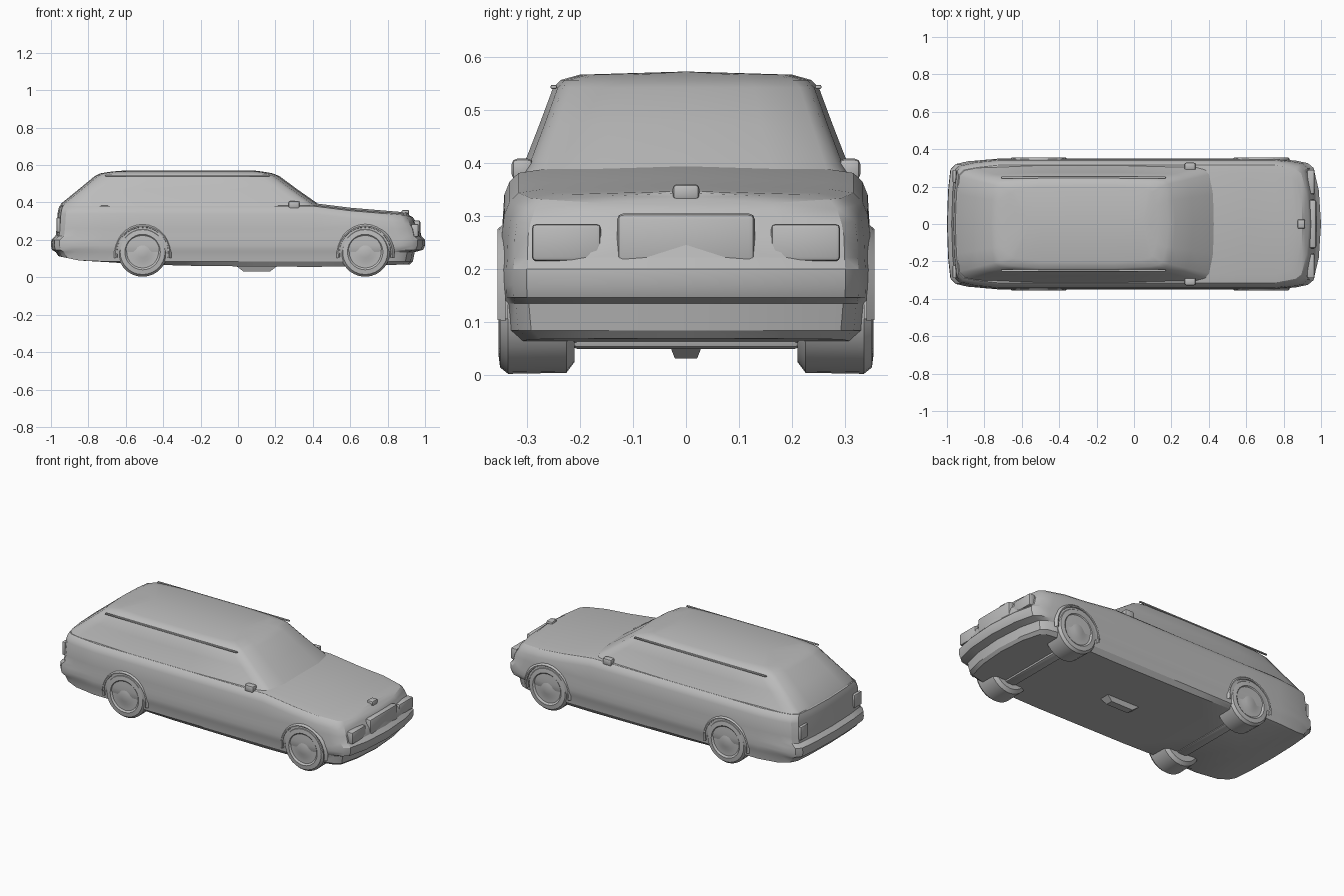
import bpy, bmesh, math
from mathutils import Vector

old = bpy.data.objects.get("Cube")
if old:
    bpy.data.objects.remove(old, do_unlink=True)

grey = bpy.data.materials.new("plain grey")
grey.use_nodes = True
grey.diffuse_color = (0.5, 0.5, 0.5, 1)
grey.node_tree.nodes["Principled BSDF"].inputs["Base Color"].default_value = (0.5, 0.5, 0.5, 1)


def finish(name, bm, angle=30):
    bmesh.ops.remove_doubles(bm, verts=bm.verts, dist=0.0005)
    bmesh.ops.recalc_face_normals(bm, faces=bm.faces)
    mesh = bpy.data.meshes.new(name)
    bm.to_mesh(mesh)
    bm.free()
    mesh.materials.append(grey)
    ob = bpy.data.objects.new(name, mesh)
    bpy.context.collection.objects.link(ob)
    bpy.ops.object.select_all(action='DESELECT')
    bpy.context.view_layer.objects.active = ob
    ob.select_set(True)
    bpy.ops.object.shade_smooth_by_angle(angle=math.radians(angle))
    return ob


def lerp(x, pts):
    """Height along x from a short list of (x, z) points."""
    if x <= pts[0][0]:
        return pts[0][1]
    for (a, za), (b, zb) in zip(pts, pts[1:]):
        if x <= b:
            return za + (zb - za) * (x - a) / (b - a)
    return pts[-1][1]


def outline(rear, front, w, mids, bow):
    """Half plan outline with rounded corners, rear centre to front centre."""
    k = w / 0.35
    tail = [(0, 0), (0.006, 0.18), (0.018, 0.29), (0.045, 0.32), (0.11, 0.335)]
    nose = [(0.13, 0.338), (0.07, 0.325), (0.04, 0.3), (0.012, 0.18), (0, 0)]
    return ([(rear + d, y * k) for d, y in tail] + [(x, w) for x in mids]
            + [(front - d * bow, y * k) for d, y in nose])


def loft(name, rows, mids, bow=1.0, angle=30):
    """Skin stacked half outlines (rear, front, half width, height rule) and mirror them."""
    bm = bmesh.new()
    grid = []
    for rear, front, w, height in rows:
        grid.append([bm.verts.new((x, y, height(x))) for x, y in outline(rear, front, w, mids, bow)])
    for a, b in zip(grid, grid[1:]):
        for i in range(len(a) - 1):
            bm.faces.new((a[i], a[i + 1], b[i + 1], b[i]))
    copy = bmesh.ops.duplicate(bm, geom=bm.verts[:] + bm.edges[:] + bm.faces[:])
    for g in copy["geom"]:
        if isinstance(g, bmesh.types.BMVert):
            g.co.y *= -1
    bmesh.ops.dissolve_degenerate(bm, dist=0.0005, edges=bm.edges)
    return finish(name, bm, angle)


def box(name, centre, size, bevel=0.0, taper=1.0):
    bm = bmesh.new()
    bmesh.ops.create_cube(bm, size=1)
    for v in bm.verts:
        t = taper if v.co.z < 0 else 1
        v.co = Vector((v.co.x * size[0] * t, v.co.y * size[1] * t, v.co.z * size[2])) + Vector(centre)
    if bevel:
        bmesh.ops.bevel(bm, geom=bm.edges[:], offset=bevel, segments=2, affect='EDGES', profile=0.5)
    return finish(name, bm)


def lathe(name, x, z, side, profile, start=0, sweep=360, steps=28):
    """Turn an (offset y, radius) profile about a sideways axle."""
    bm = bmesh.new()
    rings = []
    for i in range(steps + 1):
        a = math.radians(start + sweep * i / steps)
        rings.append([bm.verts.new((x + r * math.cos(a), side * y, z + r * math.sin(a))) for y, r in profile])
    for a, b in zip(rings, rings[1:]):
        for j in range(len(profile) - 1):
            bm.faces.new((a[j], a[j + 1], b[j + 1], b[j]))
    bmesh.ops.dissolve_degenerate(bm, dist=0.0005, edges=bm.edges)
    return finish(name, bm)


# Lower body: underside, bumper band, flanks, shoulders and bonnet
def floor_z(x):
    return lerp(x, [(-0.97, 0.115), (-0.85, 0.09), (-0.68, 0.08), (-0.4, 0.062), (0.5, 0.055), (0.93, 0.07)])


def belt(x):
    return lerp(x, [(0.4, 0.385), (0.6, 0.36), (0.9, 0.335), (0.96, 0.318)])


def level(z):
    return lambda x: max(z, floor_z(x))


def below_belt(d):
    return lambda x: belt(x) - d


loft("body", [
    (-0.9, 0.9, 0.0, floor_z),
    (-0.93, 0.92, 0.318, floor_z),
    (-0.96, 0.935, 0.34, level(0.085)),
    (-0.975, 0.945, 0.345, level(0.135)),
    (-0.995, 0.99, 0.349, level(0.147)),
    (-1.0, 1.0, 0.35, level(0.17)),
    (-0.998, 1.0, 0.35, level(0.2)),
    (-0.975, 0.98, 0.348, level(0.222)),
    (-0.97, 0.972, 0.347, level(0.26)),
    (-0.965, 0.958, 0.342, below_belt(0.045)),
    (-0.96, 0.948, 0.332, below_belt(0.02)),
    (-0.955, 0.935, 0.315, below_belt(0.004)),
    (-0.945, 0.91, 0.27, below_belt(-0.003)),
    (-0.945, 0.91, 0.0, below_belt(-0.012)),
], [-0.72, -0.5, -0.2, 0.1, 0.4, 0.6, 0.75])


# Cabin: raked windscreen, leaning side glass, sloping tailgate, crowned roof
def flat(z):
    return lambda x: z


def roof(z):
    return lambda x: z - 0.012 * max(0, (abs(x + 0.25) - 0.3) / 0.25) ** 2 * 0.4


loft("cabin", [
    (-0.958, 0.46, 0.322, flat(0.365)),
    (-0.945, 0.425, 0.306, flat(0.395)),
    (-0.85, 0.315, 0.276, flat(0.472)),
    (-0.765, 0.22, 0.25, flat(0.542)),
    (-0.735, 0.185, 0.236, flat(0.556)),
    (-0.68, 0.13, 0.2, roof(0.566)),
    (-0.6, 0.08, 0.0, roof(0.572)),
], [-0.5, -0.3, -0.1], bow=0.8)

# Wheels with hub discs, and the raised arch lips above them
tyre = [(0.21, 0.0), (0.21, 0.11), (0.225, 0.13), (0.335, 0.132), (0.35, 0.12),
        (0.353, 0.095), (0.345, 0.085), (0.345, 0.05), (0.352, 0.03), (0.352, 0.0)]
lip = [(0.335, 0.135), (0.353, 0.138), (0.355, 0.145), (0.34, 0.158)]
for end, x in (("front", 0.68), ("rear", -0.51)):
    for hand, s in (("left", 1), ("right", -1)):
        lathe(f"{end}_{hand}_wheel", x, 0.135, s, tyre)
        lathe(f"{end}_{hand}_arch", x, 0.13, s, lip, start=-10, sweep=200, steps=16)

# Paired details: door mirrors, headlamps, tail lamps, roof gutters
for hand, s in (("left", 1), ("right", -1)):
    box(f"{hand}_mirror", (0.3, s * 0.308, 0.388), (0.06, 0.04, 0.04), 0.01)
    lamp = box(f"{hand}_headlamp", (0.946, s * 0.225, 0.25), (0.04, 0.13, 0.07), 0.008)
    box(f"{hand}_tail_lamp", (-0.96, s * 0.255, 0.28), (0.02, 0.07, 0.08), 0.006)
    box(f"{hand}_gutter", (-0.27, s * 0.249, 0.543), (0.88, 0.012, 0.008), 0.003)

# Nose and underside details
box("grille", (0.955, 0, 0.255), (0.04, 0.26, 0.1), 0.012)
box("bonnet_ornament", (0.895, 0, 0.345), (0.04, 0.05, 0.03), 0.008)
box("gearbox_sump", (0.1, 0, 0.05), (0.24, 0.07, 0.036), taper=0.6)
box("rear_axle", (-0.51, 0, 0.085), (0.07, 0.44, 0.05), 0.015)
box("front_axle", (0.68, 0, 0.075), (0.07, 0.44, 0.05), 0.015)
